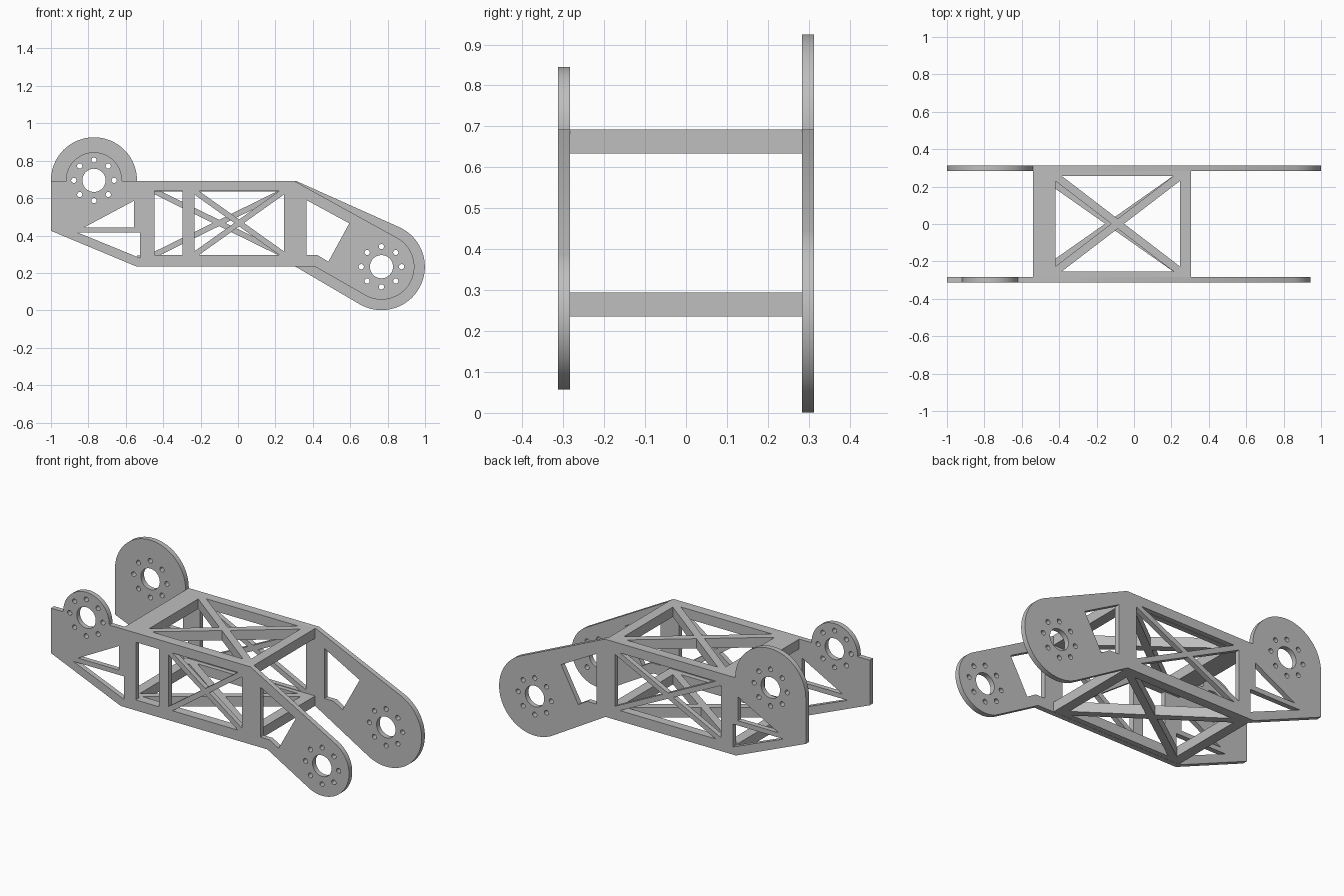
import bpy, bmesh
from math import sin, cos, pi, radians, hypot

if "Cube" in bpy.data.objects:
    bpy.data.objects.remove(bpy.data.objects["Cube"], do_unlink=True)

GREY = (0.52, 0.52, 0.52, 1)
metal = bpy.data.materials.new("grey metal")
metal.use_nodes = True
metal.diffuse_color = GREY
metal.node_tree.nodes["Principled BSDF"].inputs["Base Color"].default_value = GREY

SHOULDER = (-0.77, 0.695)   # upper joint centre
ELBOW = (0.767, 0.233)      # lower joint centre
THICK = 0.03
PLATE_Y = 0.298


def arc(centre, r, start, end, n=40):
    steps = [radians(start + (end - start) * i / n) for i in range(n + 1)]
    return [(centre[0] + r * cos(a), centre[1] + r * sin(a)) for a in steps]


def circle(centre, r, n):
    return arc(centre, r, 0, 360 - 360 / n, n - 1)


def joint_holes(centre):
    """Centre bore with a ring of eight bolt holes."""
    bolts = [circle(p, 0.014, 16) for p in circle(centre, 0.108, 8)]
    return [circle(centre, 0.062, 40)] + bolts


def rect(x0, x1, y0, y1):
    return [(x0, y0), (x1, y0), (x1, y1), (x0, y1)]


def braced_window(x0, x1, y0, y1, width):
    """Four triangular openings that leave an X brace in a rectangle."""
    cx, cy, w, h = (x0 + x1) / 2, (y0 + y1) / 2, (x1 - x0) / 2, (y1 - y0) / 2
    d = hypot(w, h) * width / 2
    dx, dy = d / h, d / w
    holes = []
    for s in (1, -1):
        holes.append([(cx, cy + s * dy), (cx + w - dx, cy + s * h), (cx - w + dx, cy + s * h)])
        holes.append([(cx + s * dx, cy), (cx + s * w, cy + h - dy), (cx + s * w, cy - h + dy)])
    return holes


def panel(name, outline, holes, thick, location, upright):
    """Flat panel with openings, extruded evenly about its middle."""
    curve = bpy.data.curves.new(name + " profile", 'CURVE')
    curve.dimensions = '2D'
    curve.fill_mode = 'BOTH'
    curve.extrude = thick / 2
    for loop in [outline] + holes:
        spline = curve.splines.new('POLY')
        spline.points.add(len(loop) - 1)
        for point, (x, y) in zip(spline.points, loop):
            point.co = (x, y, 0, 1)
        spline.use_cyclic_u = True
    temp = bpy.data.objects.new(name + " temp", curve)
    bpy.context.collection.objects.link(temp)
    bpy.context.view_layer.update()
    depsgraph = bpy.context.evaluated_depsgraph_get()
    mesh = bpy.data.meshes.new_from_object(temp.evaluated_get(depsgraph))
    bpy.data.objects.remove(temp, do_unlink=True)
    bpy.data.curves.remove(curve)
    bm = bmesh.new()
    bm.from_mesh(mesh)
    bmesh.ops.remove_doubles(bm, verts=bm.verts, dist=0.0001)
    bmesh.ops.recalc_face_normals(bm, faces=bm.faces)
    bm.to_mesh(mesh)
    bm.free()
    mesh.materials.clear()
    mesh.materials.append(metal)
    obj = bpy.data.objects.new(name, mesh)
    bpy.context.collection.objects.link(obj)
    obj.location = location
    obj.rotation_euler.x = pi / 2 if upright else 0
    bpy.ops.object.select_all(action='DESELECT')
    obj.select_set(True)
    bpy.context.view_layer.objects.active = obj
    bpy.ops.object.shade_smooth_by_angle(angle=radians(30))
    return obj


# Openings shared by both side plates
shared = joint_holes(SHOULDER) + joint_holes(ELBOW) + [
    [(-0.823, 0.443), (-0.557, 0.443), (-0.557, 0.585)],
    [(-0.855, 0.415), (-0.525, 0.28), (-0.525, 0.415)],
    [(0.365, 0.295), (0.425, 0.295), (0.483, 0.26), (0.595, 0.465), (0.365, 0.59)],
]
tail = [(-1, 0.69), (-1, 0.425), (-0.545, 0.235)]

# Front side plate: smaller lobes, extra upright
front = tail + [(0.41, 0.235)] + arc(ELBOW, 0.176, -120, 61) + [(0.30, 0.692)]
front += [(-0.62, 0.692)] + arc(SHOULDER, 0.15, 1, 179) + [(-0.92, 0.69)]
front_holes = shared + [rect(-0.447, -0.297, 0.297, 0.637)]
front_holes += braced_window(-0.233, 0.245, 0.297, 0.637, 0.03)
panel("front_side_plate", front, front_holes, THICK, (0, -PLATE_Y, 0), True)

# Back side plate: larger lobes, one long braced window
back = tail + [(0.305, 0.235)] + arc(ELBOW, 0.232, -120, 66) + [(0.31, 0.692)]
back += [(-0.54, 0.692)] + arc(SHOULDER, 0.23, 0, 180)
back_holes = shared + braced_window(-0.447, 0.245, 0.297, 0.637, 0.03)
panel("back_side_plate", back, back_holes, THICK, (0, PLATE_Y, 0), True)

# Braced frames joining the plates
for name, z, left in (("top_frame", 0.663, -0.42), ("bottom_frame", 0.265, -0.48)):
    panel(name, rect(-0.54, 0.305, -0.284, 0.284),
          braced_window(left, 0.245, -0.253, 0.256, 0.042), 0.058, (0, 0, z), False)
